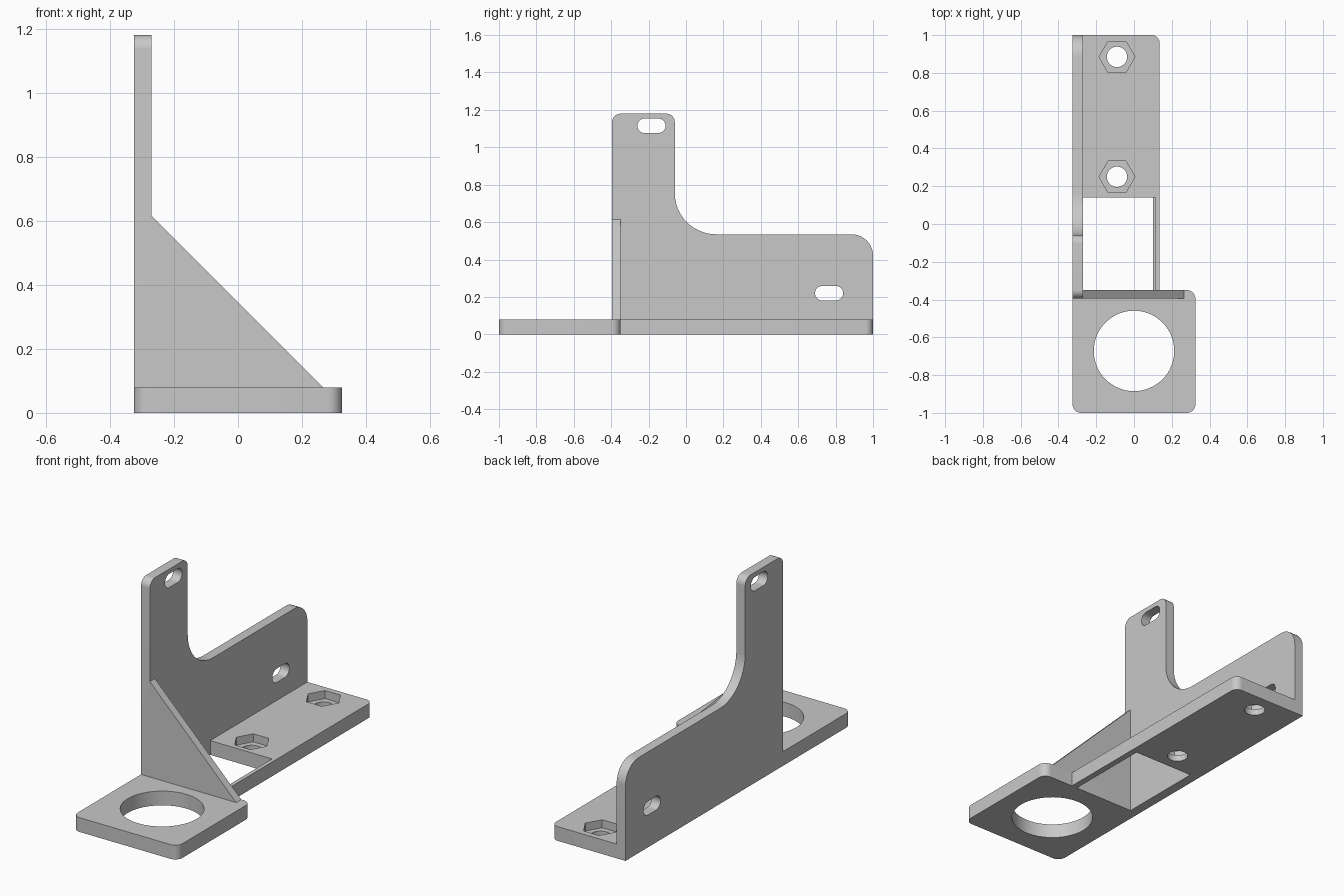
import bpy, bmesh, math
from mathutils import Vector

if "Cube" in bpy.data.objects:
    bpy.data.objects.remove(bpy.data.objects["Cube"])

grey = bpy.data.materials.new("light_grey")
grey.use_nodes = True
grey.diffuse_color = (0.58, 0.58, 0.58, 1)
grey.node_tree.nodes["Principled BSDF"].inputs["Base Color"].default_value = grey.diffuse_color

# Main dimensions
LEFT, INNER, RIGHT = -0.325, -0.27, 0.325
REAR_EDGE, THICK = 0.135, 0.08
FRONT_BACK, GUSSET_FRONT = -0.35, -0.395
OPENING_REAR = 0.14


def rounded(corners, steps=12):
    """Outline with each (a, b, radius) corner replaced by an arc."""
    out = []
    for i, (a, b, r) in enumerate(corners):
        p = Vector((a, b, 0))
        if not r:
            out.append(p)
            continue
        prev = Vector((*corners[i - 1][:2], 0))
        nxt = Vector((*corners[(i + 1) % len(corners)][:2], 0))
        u, v = (prev - p).normalized(), (nxt - p).normalized()
        half = u.angle(v) / 2
        centre = p + (u + v).normalized() * (r / math.sin(half))
        s = (p + u * (r / math.tan(half)) - centre).normalized()
        e = (p + v * (r / math.tan(half)) - centre).normalized()
        out += [centre + s.slerp(e, k / steps) * r for k in range(steps + 1)]
    return out


def circle(a, b, r, sides):
    angles = [2 * math.pi * k / sides for k in range(sides)]
    return [Vector((a + r * math.cos(t), b + r * math.sin(t), 0)) for t in angles]


def slot(a, b, length, height):
    x, y, r = length / 2, height / 2, height * 0.49
    return rounded([(a - x, b - y, r), (a + x, b - y, r), (a + x, b + y, r), (a - x, b + y, r)])


def prism(name, outline, axis, lo, hi):
    """Extrude a flat outline along one axis."""
    place = {"X": lambda p, d: (d, p.x, p.y),
             "Y": lambda p, d: (p.x, d, p.y),
             "Z": lambda p, d: (p.x, p.y, d)}[axis]
    bm = bmesh.new()
    face = bm.faces.new([bm.verts.new(place(p, lo)) for p in outline])
    moved = bmesh.ops.extrude_face_region(bm, geom=[face], use_keep_orig=True)["geom"]
    shift = Vector(place(Vector((0, 0, 0)), hi - lo))
    bmesh.ops.translate(bm, vec=shift, verts=[g for g in moved if isinstance(g, bmesh.types.BMVert)])
    bmesh.ops.recalc_face_normals(bm, faces=bm.faces)
    mesh = bpy.data.meshes.new(name)
    bm.to_mesh(mesh)
    bm.free()
    mesh.materials.append(grey)
    obj = bpy.data.objects.new(name, mesh)
    bpy.context.collection.objects.link(obj)
    return obj


def select(obj):
    bpy.ops.object.select_all(action="DESELECT")
    obj.select_set(True)
    bpy.context.view_layer.objects.active = obj


def cut(obj, outline, axis, lo, hi):
    cutter = prism("cutter", outline, axis, lo, hi)
    cutter.hide_render = True
    select(obj)
    mod = obj.modifiers.new("cut", "BOOLEAN")
    mod.operation, mod.solver, mod.object = "DIFFERENCE", "EXACT", cutter
    bpy.ops.object.modifier_apply(modifier=mod.name)
    bpy.data.objects.remove(cutter)


# Front plate with large round opening
front_plate = prism("front_plate", rounded([
    (LEFT, -1, 0.045), (RIGHT, -1, 0.045), (RIGHT, FRONT_BACK, 0.045), (LEFT, FRONT_BACK, 0)]),
    "Z", 0, THICK)
cut(front_plate, circle(0, -0.672, 0.213, 64), "Z", -0.1, 0.2)

# Rear plate with two bolt holes and hexagonal nut pockets
rear_plate = prism("rear_plate", rounded([
    (INNER, OPENING_REAR, 0), (REAR_EDGE, OPENING_REAR, 0), (REAR_EDGE, 1, 0.04), (INNER, 1, 0)]),
    "Z", 0, THICK)
for y in (0.25, 0.885):
    cut(rear_plate, circle(-0.09, y, 0.095, 6), "Z", 0.035, 0.2)
    cut(rear_plate, circle(-0.09, y, 0.054, 32), "Z", -0.1, 0.2)

# Narrow rail joining both plates, with a small inner ledge
side_rail = prism("side_rail", rounded([
    (0.1, 0, 0), (REAR_EDGE, 0, 0), (REAR_EDGE, THICK, 0),
    (0.113, THICK, 0), (0.113, 0.03, 0), (0.1, 0.03, 0)]),
    "Y", FRONT_BACK, OPENING_REAR)

# L-shaped upright wall with two slots
upright_wall = prism("upright_wall", rounded([
    (FRONT_BACK, 0, 0), (1, 0, 0), (1, 0.535, 0.115), (-0.06, 0.535, 0.22),
    (-0.06, 1.18, 0.045), (GUSSET_FRONT, 1.18, 0.045),
    (GUSSET_FRONT, THICK, 0), (FRONT_BACK, THICK, 0)]),
    "X", LEFT, INNER)
for y, z in ((-0.185, 1.115), (0.765, 0.22)):
    cut(upright_wall, slot(y, z, 0.15, 0.077), "X", LEFT - 0.1, INNER + 0.1)

# Triangular gusset bracing the wall
gusset = prism("gusset", rounded([
    (INNER, THICK, 0), (0.265, THICK, 0), (INNER, 0.615, 0)]),
    "Y", GUSSET_FRONT, FRONT_BACK)

for part in (front_plate, rear_plate, side_rail, upright_wall, gusset):
    select(part)
    bpy.ops.object.shade_smooth_by_angle(angle=math.radians(30))
